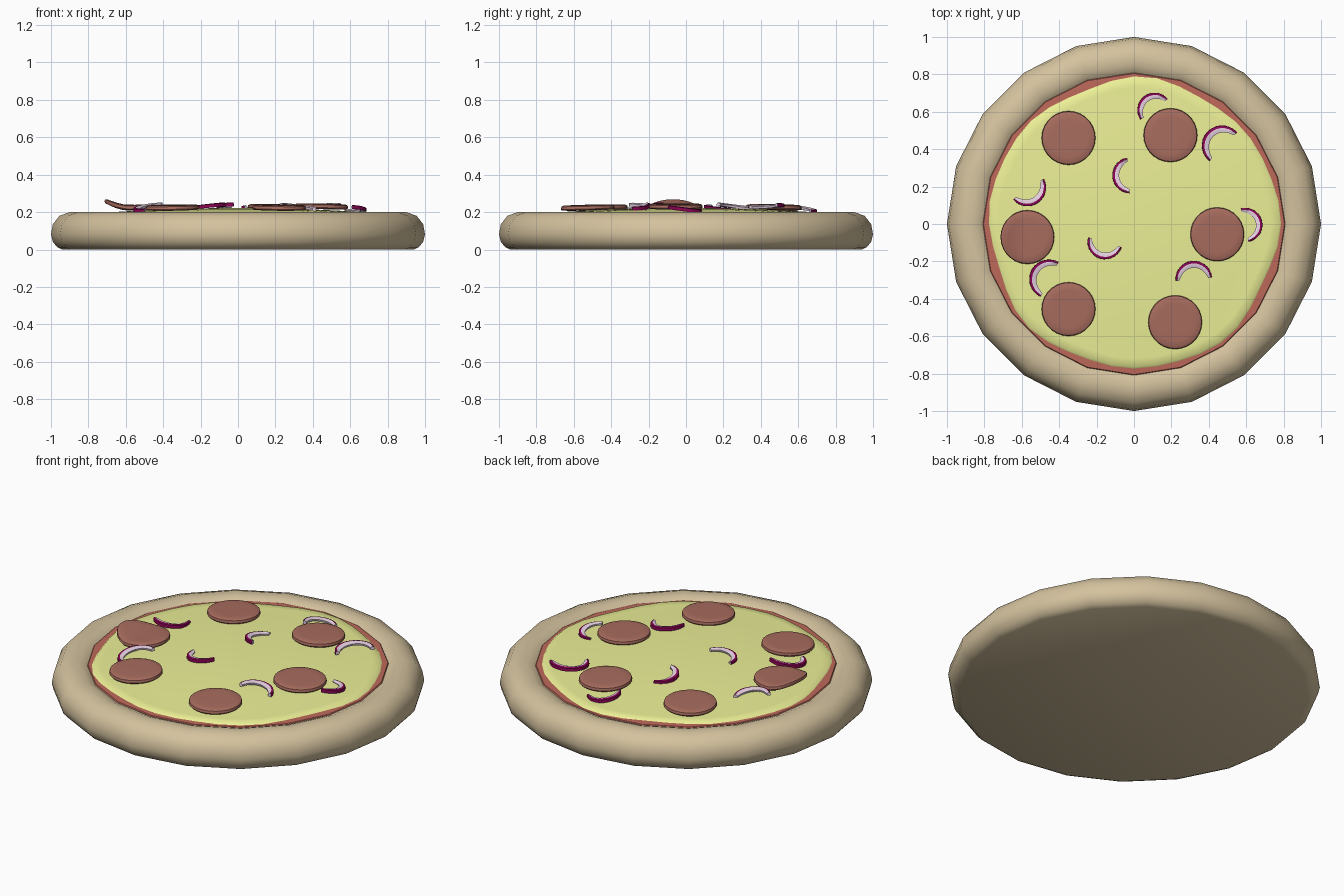
import bpy, bmesh, math

if "Cube" in bpy.data.objects:
    bpy.data.objects.remove(bpy.data.objects["Cube"])

def srgb(*c):
    return tuple((v / 255 / 12.92) if v < 10 else ((v / 255 + 0.055) / 1.055) ** 2.4 for v in c) + (1,)

def material(name, *rgb):
    m = bpy.data.materials.new(name)
    m.diffuse_color = srgb(*rgb)
    m.use_nodes = True
    m.node_tree.nodes["Principled BSDF"].inputs["Base Color"].default_value = m.diffuse_color
    return m

CRUST = material("crust", 212, 194, 158)
SAUCE = material("sauce", 190, 105, 90)
CHEESE = material("cheese", 236, 240, 150)
MEAT = material("pepperoni", 168, 108, 94)
SKIN = material("onion_skin", 140, 5, 85)
FLESH = material("onion_flesh", 232, 210, 228)

def finish(name, bm, mats, angle=50):
    bmesh.ops.recalc_face_normals(bm, faces=bm.faces)
    me = bpy.data.meshes.new(name)
    bm.to_mesh(me)
    bm.free()
    for m in mats:
        me.materials.append(m)
    ob = bpy.data.objects.new(name, me)
    bpy.context.collection.objects.link(ob)
    bpy.ops.object.select_all(action='DESELECT')
    ob.select_set(True)
    bpy.context.view_layer.objects.active = ob
    bpy.ops.object.shade_smooth_by_angle(angle=math.radians(angle))
    return ob

def lathe(name, rings, n, mat, angle=50, shape=lambda r, z, a: (r * math.cos(a), r * math.sin(a), z)):
    """Stack of (radius, z) rings with both ends capped."""
    bm = bmesh.new()
    loops = [[bm.verts.new(shape(r, z, math.tau * i / n)) for i in range(n)] for r, z in rings]
    for a, b in zip(loops, loops[1:]):
        for i in range(n):
            j = (i + 1) % n
            bm.faces.new((a[i], a[j], b[j], b[i]))
    bm.faces.new(loops[0])
    bm.faces.new(loops[-1])
    return finish(name, bm, [mat], angle)

def cheese_z(r):
    return 0.192 + 0.03 * (1 - (r / 0.78) ** 2)

# Dough base with a rounded raised rim
lathe("crust", [(0.94, 0), (0.965, 0.012), (0.99, 0.04), (1.0, 0.08), (0.99, 0.135), (0.955, 0.18),
                (0.90, 0.2), (0.85, 0.198), (0.81, 0.182), (0.795, 0.165)], 20, CRUST)

# Sauce layer showing around the cheese
lathe("sauce", [(0.79, 0.15), (0.812, 0.176), (0.805, 0.186), (0.76, 0.188)], 20, SAUCE)

# Melted cheese with a wavy edge
def wavy(r, z, a):
    k = 1 + (0.012 * math.sin(5 * a + 0.6) + 0.01 * math.sin(8 * a + 2)) * (r / 0.77) ** 2
    return r * k * math.cos(a), r * k * math.sin(a), z

lathe("cheese", [(0.765, 0.17), (0.778, 0.183), (0.765, 0.195)] +
      [(r, cheese_z(r)) for r in (0.72, 0.6, 0.45, 0.3, 0.15, 0.04)], 40, CHEESE, 60, wavy)

# Pepperoni slices resting on the cheese; the last number is how far the outer edge curls up
slices = [(-0.35, 0.46, 0), (0.195, 0.475, 0), (-0.57, -0.07, 0.04),
          (0.445, -0.055, 0), (-0.35, -0.455, 0), (0.22, -0.525, 0)]
for k, (cx, cy, curl) in enumerate(slices):
    def place(r, z, a):
        x, y = cx + r * math.cos(a), cy + r * math.sin(a)
        base = 0.5 * (cheese_z(math.hypot(x, y)) + cheese_z(math.hypot(cx, cy)))
        lift = curl * max(0, (-r * math.cos(a) - 0.02) / 0.12) ** 1.5
        return x, y, base + z + lift
    lathe(f"pepperoni_{k + 1}", [(0.05, 0.004), (0.1, 0.004), (0.138, 0.006), (0.144, 0.013), (0.141, 0.027),
                                (0.13, 0.032), (0.1, 0.033), (0.05, 0.033)], 28, MEAT, 50, place)

# Onion half rings: centre, outer radius, start and end angle, extra height
onions = [(0.11, 0.61, 0.092, 40, 215, 0), (0.47, 0.42, 0.107, 40, 232, 0.018),
          (-0.02, 0.26, 0.096, 100, 268, 0), (-0.57, 0.195, 0.1, -140, 28, 0.004),
          (-0.155, -0.095, 0.094, 165, 342, 0), (0.595, -0.005, 0.092, -80, 106, 0),
          (0.32, -0.295, 0.098, 5, 186, 0.004), (-0.455, -0.295, 0.105, 60, 245, 0.005)]
for k, (cx, cy, ro, a0, a1, up) in enumerate(onions):
    bm = bmesh.new()
    tilt = 0.012 if k % 2 else -0.008
    # Cross-section runs bottom inner, bottom outer, top outer, skin line, top inner
    section = [(ro * 0.66, 0.002), (ro, 0), (ro * 0.99, 0.018), (ro * 0.86, 0.021), (ro * 0.62, 0.014)]
    prev, n, first = None, 14, None
    for i in range(n + 1):
        t = i / n
        a = math.radians(a0 + (a1 - a0) * t)
        taper = 0.55 + 0.45 * math.sin(math.pi * t) ** 0.6 if 0 < t < 1 else 0.55
        ring = []
        for r, z in section:
            r = ro - (ro - r) * taper
            x, y = cx + r * math.cos(a), cy + r * math.sin(a)
            ring.append(bm.verts.new((x, y, cheese_z(math.hypot(x, y)) + z + up + 0.002
                                      + tilt * math.cos(math.pi * t))))
        if prev:
            for j in range(5):
                f = bm.faces.new((prev[j], prev[(j + 1) % 5], ring[(j + 1) % 5], ring[j]))
                f.material_index = 0 if j in (1, 2) else 1
        else:
            first = ring
        prev = ring
    for cap in (first, prev):
        bm.faces.new(cap).material_index = 1
    finish(f"onion_{k + 1}", bm, [SKIN, FLESH], 35)
